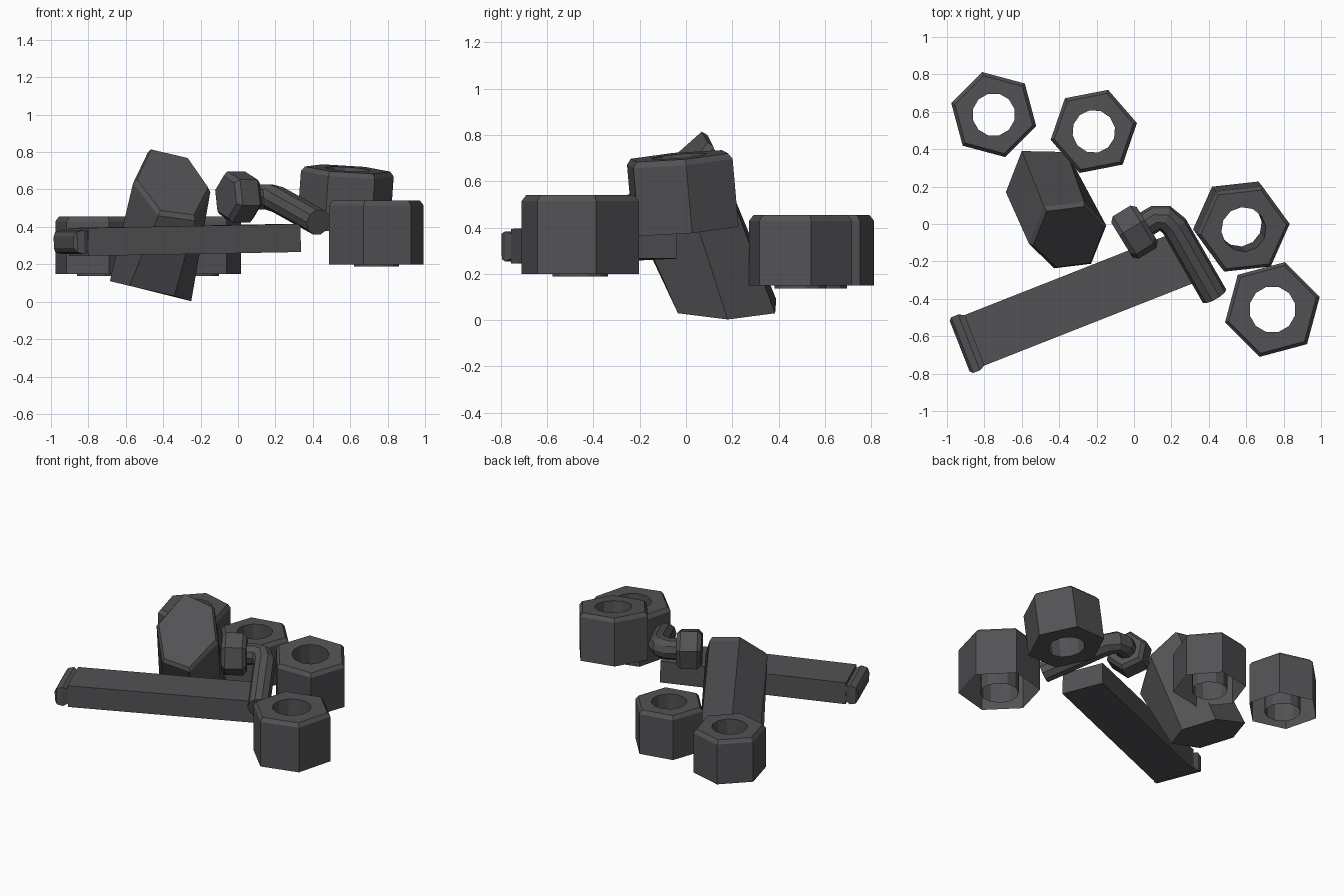
import bpy, bmesh, math
from mathutils import Vector, Matrix

if "Cube" in bpy.data.objects:
    bpy.data.objects.remove(bpy.data.objects["Cube"])

metal = bpy.data.materials.new("dark_grey_metal")
metal.diffuse_color = (0.085, 0.083, 0.09, 1)
metal.use_nodes = True
metal.node_tree.nodes["Principled BSDF"].inputs["Base Color"].default_value = metal.diffuse_color


def finish(bm, name, matrix=None, smooth=False):
    bmesh.ops.recalc_face_normals(bm, faces=bm.faces)
    me = bpy.data.meshes.new(name)
    bm.to_mesh(me)
    bm.free()
    me.materials.append(metal)
    ob = bpy.data.objects.new(name, me)
    bpy.context.collection.objects.link(ob)
    if matrix:
        ob.matrix_world = matrix
    return ob


def loft(bm, rings, cap_start=True, cap_end=True):
    vs = [[bm.verts.new(p) for p in r] for r in rings]
    for a, b in zip(vs, vs[1:]):
        n = len(a)
        for i in range(n):
            bm.faces.new((a[i], a[(i + 1) % n], b[(i + 1) % n], b[i]))
    if cap_start:
        bm.faces.new(vs[0][::-1])
    if cap_end:
        bm.faces.new(vs[-1])
    return vs


def hexpoint(r, a):
    # point on a regular hexagon outline with corners at multiples of 60 degrees
    k = (a % 60) - 30
    d = r * math.cos(math.radians(30)) / math.cos(math.radians(k))
    return d * math.cos(math.radians(a)), d * math.sin(math.radians(a))


# hex nut: chamfered top, bore tube, bottom open or closed
def nut(name, loc, r, h, hole, turn, tilt=(0, 0), closed=False):
    bm = bmesh.new()
    angs = range(0, 360, 30)

    def hexring(rr, z):
        return [(*hexpoint(rr, a), z) for a in angs]

    def circle(z):
        return [(hole * math.cos(math.radians(a)), hole * math.sin(math.radians(a)), z) for a in angs]

    z0 = -h / 2
    low = z0 if closed else z0 - 0.012
    rings = [hexring(r, z0), hexring(r, -z0 - 0.025), hexring(r - 0.02, -z0), circle(-z0), circle(low)]
    if closed:
        rings.append(hexring(r, z0))
    loft(bm, rings, False, False)
    bmesh.ops.remove_doubles(bm, verts=bm.verts, dist=1e-5)
    m = (Matrix.Translation(loc) @ Matrix.Rotation(math.radians(tilt[0]), 4, 'X')
         @ Matrix.Rotation(math.radians(tilt[1]), 4, 'Y') @ Matrix.Rotation(math.radians(turn), 4, 'Z'))
    finish(bm, name, m)


nut("back_left_nut", (-0.75, 0.585, 0.302), 0.235, 0.305, 0.115, 45)
nut("back_middle_nut", (-0.215, 0.495, 0.302), 0.235, 0.305, 0.115, 11)
nut("upper_right_nut", (0.575, -0.015, 0.55), 0.25, 0.32, 0.12, 6, (5, 4), True)
nut("front_right_nut", (0.74, -0.457, 0.37), 0.262, 0.34, 0.125, 15)

# large leaning hex block with a slanted, chamfered end
bottom = [Vector(p) for p in ((-0.60, 0.39, 0.09), (-0.36, 0.385, 0.03), (-0.25, 0.18, 0.003),
                              (-0.34, -0.035, 0.03), (-0.58, -0.035, 0.085), (-0.685, 0.17, 0.11))]
top = [Vector(p) for p in ((-0.476, 0.08, 0.83), (-0.262, 0.107, 0.78), (-0.144, -0.016, 0.61),
                           (-0.225, -0.22, 0.45), (-0.42, -0.245, 0.475), (-0.556, -0.118, 0.655))]
centre = sum(top, Vector()) / 6
shoulder = [t.lerp(b, 0.04) for t, b in zip(top, bottom)]
cap = [t.lerp(centre, 0.08) for t in top]
bm = bmesh.new()
loft(bm, [bottom, shoulder, cap])
finish(bm, "large_hex_block")

# long flat bar, built along its own x axis
bar_m = (Matrix.Translation((-0.29, -0.40, 0.33)) @ Matrix.Rotation(math.radians(21.5), 4, 'Z')
         @ Matrix.Rotation(math.radians(-1), 4, 'Y'))


def rect(x, w, h):
    return [(x, -w, -h), (x, w, -h), (x, w, h), (x, -w, h)]


bm = bmesh.new()
loft(bm, [rect(-0.605, 0.145, 0.075), rect(0.615, 0.145, 0.075)])
finish(bm, "flat_bar", bar_m)

# chamfered tip plate on the bar end
bm = bmesh.new()
loft(bm, [rect(-0.69, 0.145, 0.03), rect(-0.675, 0.16, 0.055),
          rect(-0.635, 0.16, 0.065), rect(-0.60, 0.14, 0.05)])
finish(bm, "bar_tip", bar_m)


# rings swept around a path of points
def sweep(name, pts, radii, sides, phase=0):
    pts = [Vector(p) for p in pts]
    rings = []
    for i, p in enumerate(pts):
        d = (pts[min(i + 1, len(pts) - 1)] - pts[max(i - 1, 0)]).normalized()
        s = d.cross(Vector((0, 0, 1))).normalized()
        u = s.cross(d)
        rings.append([p + radii[i] * (math.cos(t) * s + math.sin(t) * u)
                      for t in (phase + 2 * math.pi * k / sides for k in range(sides))])
    bm = bmesh.new()
    loft(bm, rings)
    finish(bm, name)


# bent bolt: hex head and angled shank
a, ax = Vector((-0.065, -0.085, 0.56)), Vector((0.85, 0.52, 0))
sweep("bolt_head", [a, a + ax * 0.025, a + ax * 0.135, a + ax * 0.16],
      [0.115, 0.14, 0.14, 0.115], 6, math.pi / 6 + 0.2)
sweep("bolt_shank", [(0.05, -0.01, 0.56), (0.115, 0.03, 0.56), (0.165, 0.03, 0.56),
                     (0.215, -0.01, 0.545), (0.43, -0.385, 0.425)],
      [0.07, 0.07, 0.072, 0.072, 0.072], 10)
